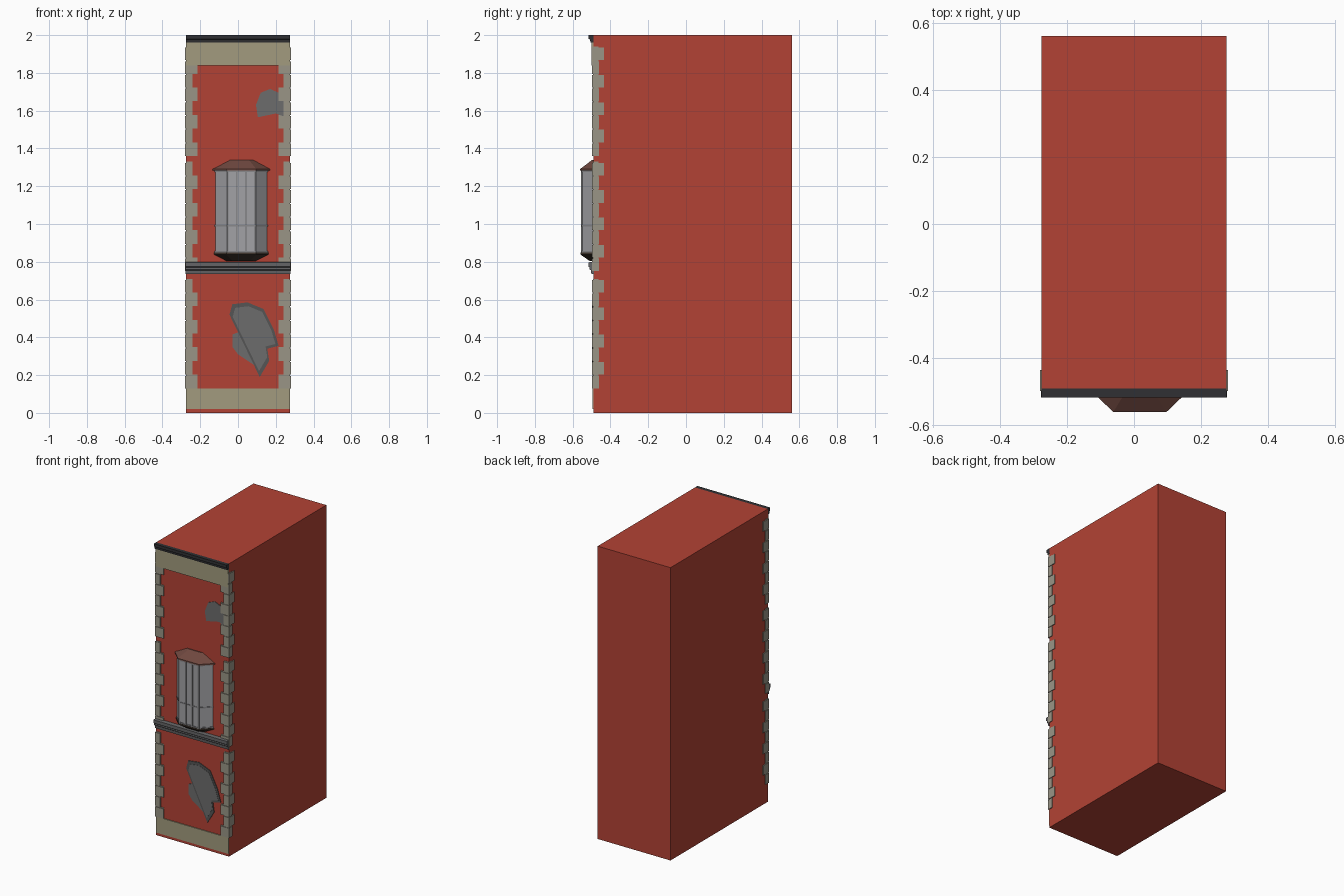
import bpy, bmesh
from mathutils import Vector

if "Cube" in bpy.data.objects:
    bpy.data.objects.remove(bpy.data.objects["Cube"])

FRONT = -0.49   # plane of the brick facade


def material(name, r, g, b):
    m = bpy.data.materials.new(name)
    m.diffuse_color = (r, g, b, 1)
    m.use_nodes = True
    m.node_tree.nodes["Principled BSDF"].inputs["Base Color"].default_value = m.diffuse_color
    return m


BRICK = material("brick", 0.45, 0.055, 0.035)
BEIGE = material("beige_plaster", 0.36, 0.33, 0.21)
STONE = material("quoin_stone", 0.32, 0.30, 0.24)
DARK = material("dark_trim", 0.03, 0.03, 0.033)
GREY = material("ledge_grey", 0.13, 0.13, 0.135)
PLATE = material("patch_grey", 0.15, 0.15, 0.15)
RIM = material("patch_rim", 0.09, 0.09, 0.09)
ROOF = material("bay_roof_brown", 0.16, 0.065, 0.05)
BASE = material("bay_base_brown", 0.05, 0.035, 0.025)
GLASS = material("bay_glass", 0.36, 0.36, 0.38)
FRAME = material("bay_frame", 0.25, 0.25, 0.26)


def finish(name, bm, mat):
    bmesh.ops.recalc_face_normals(bm, faces=bm.faces)
    me = bpy.data.meshes.new(name)
    bm.to_mesh(me)
    bm.free()
    me.materials.append(mat)
    ob = bpy.data.objects.new(name, me)
    bpy.context.collection.objects.link(ob)
    return ob


def add_box(bm, x0, x1, y0, y1, z0, z1):
    loft_into(bm, [(x0, y0, z0), (x1, y0, z0), (x1, y1, z0), (x0, y1, z0)],
              [(x0, y0, z1), (x1, y0, z1), (x1, y1, z1), (x0, y1, z1)])


def loft_into(bm, ring_a, ring_b):
    """Closed solid between two matching rings of points."""
    a = [bm.verts.new(p) for p in ring_a]
    b = [bm.verts.new(p) for p in ring_b]
    n = len(a)
    bm.faces.new(a[::-1])
    bm.faces.new(b)
    for i in range(n):
        j = (i + 1) % n
        bm.faces.new((a[i], a[j], b[j], b[i]))


def box(name, mat, *dims):
    bm = bmesh.new()
    add_box(bm, *dims)
    return finish(name, bm, mat)


def loft(name, mat, ring_a, ring_b):
    bm = bmesh.new()
    loft_into(bm, ring_a, ring_b)
    return finish(name, bm, mat)


def molding(name, mat, half, profile):
    """Extrude a y,z profile along x."""
    return loft(name, mat, [(-half, y, z) for y, z in profile],
                [(half, y, z) for y, z in profile])


def patch(name, mat, outline, y):
    """Thin irregular slab on the facade from an x,z outline."""
    return loft(name, mat, [(x, FRONT + 0.002, z) for x, z in outline],
                [(x, y, z) for x, z in outline])


# Building and plaster bands
box("building_body", BRICK, -0.275, 0.275, FRONT, 0.56, 0, 2)
box("plinth_band", BEIGE, -0.274, 0.274, -0.496, FRONT + 0.002, 0.02, 0.13)
box("frieze_band", BEIGE, -0.274, 0.274, -0.499, FRONT + 0.002, 1.84, 1.965)

# Cornice and belt ledge
molding("cornice", DARK, 0.275, [(-0.488, 1.962), (-0.506, 1.962), (-0.508, 1.976),
                                 (-0.516, 1.980), (-0.516, 2.0), (-0.488, 2.0)])
molding("belt_ledge", GREY, 0.277, [(-0.488, 0.735), (-0.501, 0.735), (-0.503, 0.755),
                                    (-0.510, 0.760), (-0.510, 0.770), (-0.517, 0.775),
                                    (-0.517, 0.797), (-0.488, 0.800)])

# Alternating corner quoins in three storeys, mirrored left and right
bm = bmesh.new()
for start in (0.13, 0.75, 1.36):
    for i in range(8):
        z = start + i * 0.0725
        inner, depth = (0.215, -0.46) if i % 2 == 0 else (0.24, -0.435)
        add_box(bm, inner, 0.280, -0.497, depth, z, z + 0.0665)
        add_box(bm, inner, 0.276, -0.493, -0.462, z + 0.0665, z + 0.0725)
quoins = finish("corner_quoins", bm, STONE)
mirror = quoins.modifiers.new("mirror", "MIRROR")

# Bay window
BX = 0.0175     # bay centre


def bay_ring(wide, narrow, depth, z):
    return [(BX - wide, FRONT + 0.002, z), (BX - narrow, depth, z),
            (BX + narrow, depth, z), (BX + wide, FRONT + 0.002, z)]


loft("bay_base", BASE, bay_ring(0.077, 0.045, -0.508, 0.803),
     bay_ring(0.146, 0.078, -0.558, 0.838))
loft("bay_sill", BASE, bay_ring(0.146, 0.078, -0.558, 0.838),
     bay_ring(0.146, 0.078, -0.558, 0.848))
loft("bay_glazing", GLASS, bay_ring(0.139, 0.072, -0.553, 0.848),
     bay_ring(0.139, 0.072, -0.553, 1.285))
loft("bay_eaves", ROOF, bay_ring(0.154, 0.079, -0.560, 1.283),
     bay_ring(0.154, 0.079, -0.560, 1.291))
loft("bay_roof", ROOF, bay_ring(0.154, 0.079, -0.560, 1.291),
     bay_ring(0.062, 0.040, -0.496, 1.340))

# Bay frame bars
bm = bmesh.new()
for off in (-0.072, -0.024, 0.024, 0.072):
    add_box(bm, BX + off - 0.005, BX + off + 0.005, -0.557, -0.548, 0.848, 1.284)
for z in (0.852, 0.99, 1.278):
    loft_into(bm, bay_ring(0.143, 0.074, -0.556, z - 0.004),
              bay_ring(0.143, 0.074, -0.556, z + 0.004))
finish("bay_frame", bm, FRAME)

# Broken plaster patches
big = [(-0.03, 0.575), (0.05, 0.585), (0.135, 0.55), (0.19, 0.44), (0.215, 0.355),
       (0.155, 0.34), (0.165, 0.275), (0.115, 0.19), (-0.045, 0.52)]
mid = Vector((0.085, 0.43))
patch("lower_patch_rim", RIM, big, -0.495)
patch("lower_patch", PLATE, [tuple(mid + (Vector(p) - mid) * 0.87) for p in big], -0.4965)
patch("lower_patch_back", PLATE, [(-0.03, 0.415), (0.01, 0.43), (0.09, 0.25),
                                  (0.0, 0.31), (-0.03, 0.35)], -0.493)
patch("upper_patch", PLATE, [(0.105, 1.565), (0.095, 1.63), (0.12, 1.695), (0.17, 1.715),
                             (0.215, 1.695), (0.24, 1.66), (0.24, 1.57), (0.2, 1.585)], -0.494)
